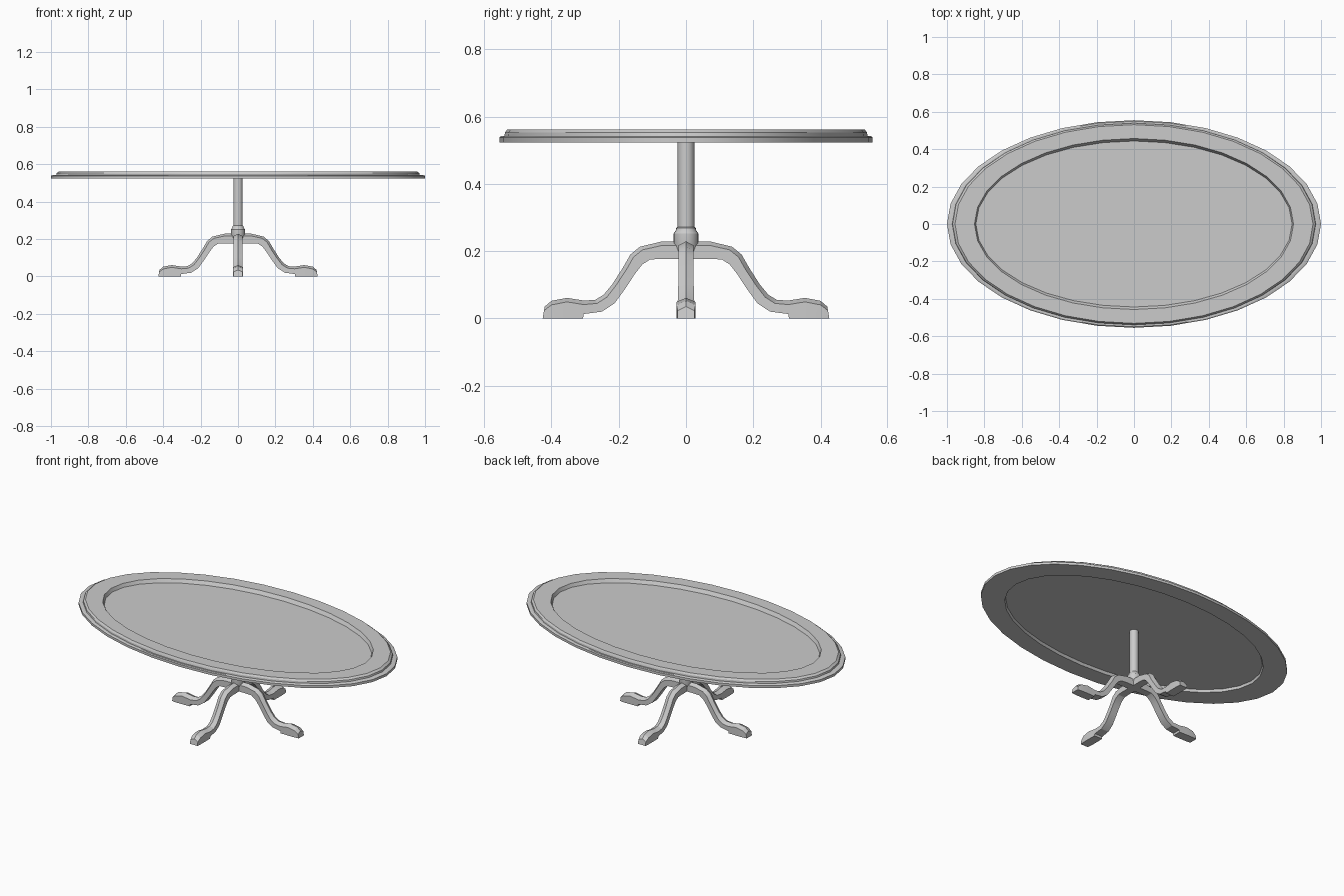
import bpy, bmesh, math
from mathutils import Matrix

if "Cube" in bpy.data.objects:
    bpy.data.objects.remove(bpy.data.objects["Cube"], do_unlink=True)

# One plain grey for the whole table
GREY = (0.6, 0.6, 0.6, 1)
grey = bpy.data.materials.new("plain grey")
grey.use_nodes = True
grey.diffuse_color = GREY
grey.node_tree.nodes["Principled BSDF"].inputs["Base Color"].default_value = GREY


def finish(name, bm, angle=30):
    bmesh.ops.recalc_face_normals(bm, faces=bm.faces)
    mesh = bpy.data.meshes.new(name)
    bm.to_mesh(mesh)
    bm.free()
    mesh.materials.append(grey)
    obj = bpy.data.objects.new(name, mesh)
    bpy.context.collection.objects.link(obj)
    bpy.ops.object.select_all(action="DESELECT")
    obj.select_set(True)
    bpy.context.view_layer.objects.active = obj
    bpy.ops.object.shade_smooth_by_angle(angle=math.radians(angle))
    return obj


def loft(bm, rings, closed=False):
    """Bridge rings of points; either join the ends or cap them."""
    loops = [[bm.verts.new(p) for p in ring] for ring in rings]
    pairs = list(zip(loops, loops[1:]))
    if closed:
        pairs.append((loops[-1], loops[0]))
    else:
        bm.faces.new(loops[0])
        bm.faces.new(loops[-1])
    for a, b in pairs:
        for i in range(len(a)):
            j = (i + 1) % len(a)
            bm.faces.new((a[i], a[j], b[j], b[i]))


def ellipse(rx, ry, z, sides=32):
    turns = [math.tau * i / sides for i in range(sides)]
    return [(rx * math.cos(t), ry * math.sin(t), z) for t in turns]


# Stepped oval rim, open in the middle
RX, RY = 1.0, 0.555
outer = [(1, 0.523), (1, 0.538), (0.99, 0.542), (0.972, 0.542),
         (0.97, 0.552), (0.957, 0.562)]
rings = [ellipse(RX * s, RY * s, z) for s, z in outer]
rings += [ellipse(0.853, 0.457, 0.562), ellipse(0.845, 0.443, 0.54),
          ellipse(0.85, 0.452, 0.523)]
bm = bmesh.new()
loft(bm, rings, closed=True)
finish("table_rim", bm)

# Thin panel sunk inside the rim
bm = bmesh.new()
loft(bm, [ellipse(0.848, 0.446, z) for z in (0.538, 0.541)])
finish("table_panel", bm)

# Round column with a collar at its foot
column = [(0.03, 0.19), (0.037, 0.215), (0.037, 0.252), (0.03, 0.262),
          (0.029, 0.268), (0.025, 0.272), (0.025, 0.539)]
bm = bmesh.new()
loft(bm, [ellipse(r, r, z, 20) for r, z in column])
finish("column", bm)

# Leg stations: ridge distance, ridge height, underside distance, height, half width
stations = [
    (0, 0.228, 0, 0.177, 0.023), (0.07, 0.229, 0.07, 0.177, 0.023),
    (0.137, 0.213, 0.107, 0.175, 0.023), (0.165, 0.19, 0.13, 0.16, 0.023),
    (0.188, 0.15, 0.152, 0.132, 0.023), (0.22, 0.1, 0.178, 0.092, 0.023),
    (0.245, 0.07, 0.212, 0.045, 0.024), (0.27, 0.055, 0.25, 0.02, 0.025),
    (0.302, 0.053, 0.304, 0.013, 0.027), (0.304, 0.053, 0.306, 0, 0.027),
    (0.354, 0.061, 0.354, 0, 0.028), (0.4, 0.052, 0.4, 0, 0.028),
    (0.42, 0.035, 0.426, 0, 0.025),
]


def leg_section(xt, zt, xb, zb, w):
    # Five-sided section with a shallow ridge along the top
    drop = 0.012 / math.hypot(xt - xb, zt - zb)
    xs, zs = xt + (xb - xt) * drop, zt + (zb - zt) * drop
    return [(xb, -w, zb), (xb, w, zb), (xs, w, zs), (xt, 0, zt), (xs, -w, zs)]


for i, name in enumerate(("left_leg", "back_leg", "right_leg", "front_leg")):
    bm = bmesh.new()
    loft(bm, [leg_section(*s) for s in stations])
    bm.transform(Matrix.Rotation(i * math.pi / 2, 4, "Z"))
    finish(name, bm, 25)
